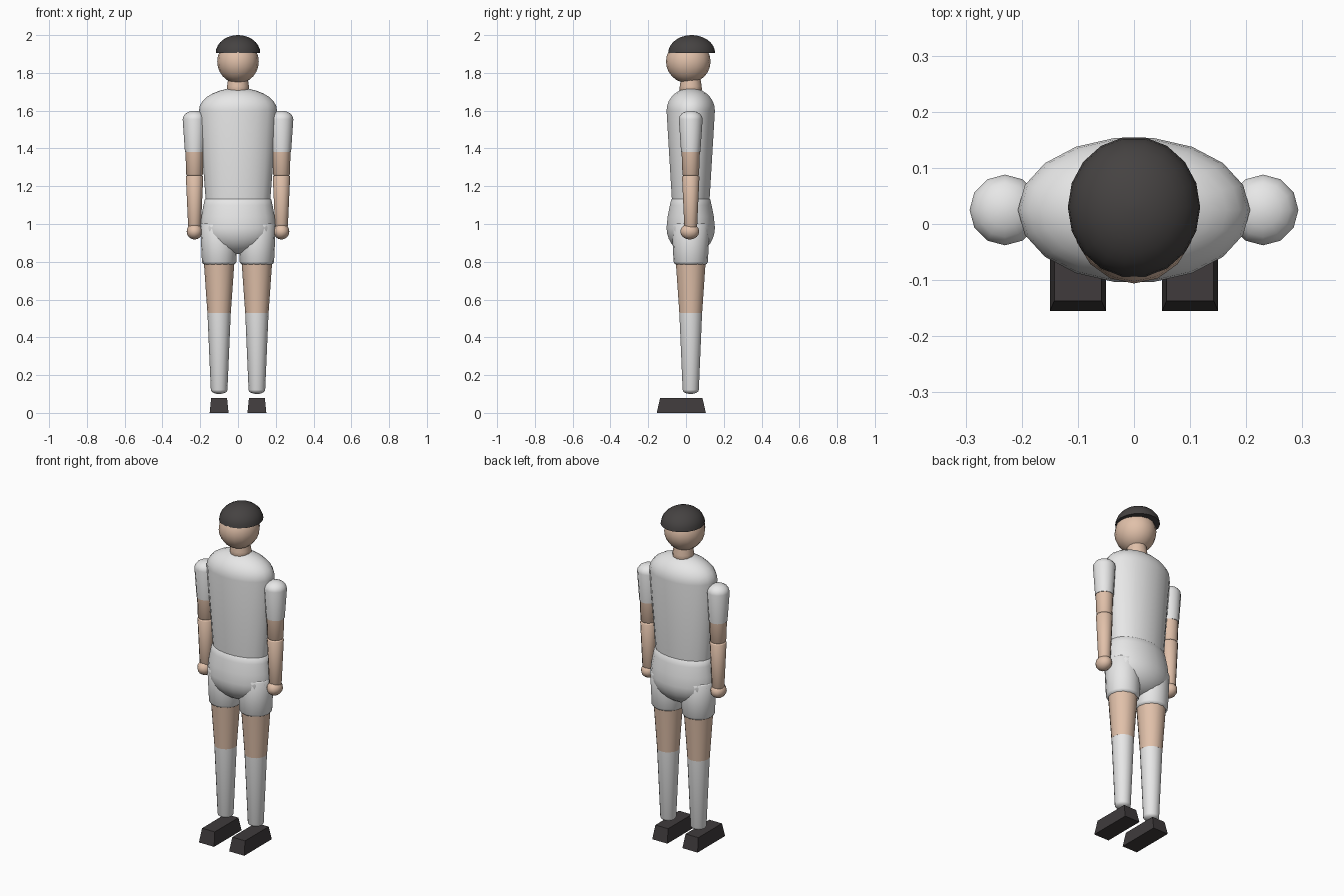
import bpy, bmesh, math

if "Cube" in bpy.data.objects:
    bpy.data.objects.remove(bpy.data.objects["Cube"])


def colour(name, rgb):
    m = bpy.data.materials.new(name)
    m.diffuse_color = (*rgb, 1.0)
    m.use_nodes = True
    m.node_tree.nodes["Principled BSDF"].inputs["Base Color"].default_value = m.diffuse_color
    return m


WHITE = colour("white cloth", (0.80, 0.80, 0.80))
SKIN = colour("skin", (0.75, 0.53, 0.40))
HAIR = colour("dark hair", (0.060, 0.055, 0.054))
SHOE = colour("dark leather", (0.050, 0.044, 0.045))
CY = 0.025  # body axis


def finish(bm, name, mat, smooth=True):
    bmesh.ops.recalc_face_normals(bm, faces=bm.faces)
    me = bpy.data.meshes.new(name)
    bm.to_mesh(me)
    bm.free()
    me.materials.append(mat)
    ob = bpy.data.objects.new(name, me)
    bpy.context.collection.objects.link(ob)
    if smooth:
        bpy.ops.object.select_all(action='DESELECT')
        ob.select_set(True)
        bpy.context.view_layer.objects.active = ob
        bpy.ops.object.shade_smooth_by_angle(angle=math.radians(50))
    return ob


def lathe(name, mat, rings, x=0.0, y=CY, segs=12):
    """Stack elliptical rings (half width, half depth, height), bottom to top."""
    bm = bmesh.new()
    loops = []
    for rx, ry, z in rings:
        loops.append([bm.verts.new((x + rx * math.cos(2 * math.pi * i / segs),
                                    y + ry * math.sin(2 * math.pi * i / segs), z))
                      for i in range(segs)])
    for a, b in zip(loops, loops[1:]):
        for i in range(segs):
            j = (i + 1) % segs
            bm.faces.new((a[i], a[j], b[j], b[i]))
    bm.faces.new(loops[0])
    bm.faces.new(loops[-1])
    return finish(bm, name, mat)


def dome(rx, ry, z, h, start=0, end=86, n=7):
    """Rings of an ellipsoid section between two latitudes."""
    out = []
    for i in range(n + 1):
        t = math.radians(start + (end - start) * i / n)
        out.append((rx * math.cos(t), ry * math.cos(t), z + h * math.sin(t)))
    return out


def tube(r0, z0, r1, z1, low=0.0, top=0.0):
    """Tapered limb rings with optional rounded lower and upper ends."""
    lo = dome(r0, r0, z0 + low, low, -80, 0, 4) if low else [(r0, r0, z0)]
    hi = dome(r1, r1, z1 - top, top, 0, 80, 4) if top else [(r1, r1, z1)]
    return lo + hi


# Torso with rounded shoulders
lathe("torso", WHITE, [(0.165, 0.098, 1.05), (0.172, 0.102, 1.14)]
      + dome(0.207, 0.130, 1.60, 0.12), segs=18)

# Pelvis with rounded bottom
lathe("pelvis", WHITE, dome(0.200, 0.130, 0.98, 0.14, -86, 0)
      + [(0.194, 0.124, 1.04), (0.183, 0.112, 1.10), (0.176, 0.105, 1.13),
         (0.160, 0.095, 1.14)], segs=18)

# Neck, head and cap of hair
lathe("neck", SKIN, [(0.050, 0.050, 1.69), (0.059, 0.059, 1.71),
                     (0.058, 0.058, 1.73), (0.050, 0.050, 1.78)])
lathe("head", SKIN, dome(0.110, 0.118, 1.86, 0.115, -87, 87, 12), y=0.012, segs=16)
lathe("hair", HAIR, dome(0.118, 0.126, 1.905, 0.095), y=0.03, segs=18)

for side, s in (("right", -1), ("left", 1)):
    # Arm: sleeve, upper arm, forearm, hand
    ax = s * 0.23
    lathe(side + "_sleeve", WHITE,
          tube(0.051, 1.38, 0.063, 1.60, 0, 0.045), ax)
    lathe(side + "_upper_arm", SKIN, tube(0.044, 1.25, 0.049, 1.40, 0.012), ax)
    lathe(side + "_forearm", SKIN,
          tube(0.034, 0.975, 0.046, 1.262, 0.012, 0.012), ax)
    lathe(side + "_hand", SKIN,
          dome(0.042, 0.050, 0.96, 0.042, -85, 85, 8), ax, 0.02)

    # Leg: shorts, thigh, sock
    lx = s * 0.10
    lathe(side + "_shorts", WHITE,
          tube(0.091, 0.77, 0.100, 1.02, 0.03, 0.025), lx, segs=16)
    lathe(side + "_thigh", SKIN, tube(0.062, 0.53, 0.081, 0.80), lx, segs=14)
    lathe(side + "_sock", WHITE, tube(0.044, 0.10, 0.062, 0.535, 0.022), lx, segs=14)

    # Shoe: tapered block
    bm = bmesh.new()
    bmesh.ops.create_cube(bm, size=1.0)
    for v in bm.verts:
        inset = 0.84 if v.co.z > 0 else 1.0
        v.co = (lx + v.co.x * 0.10 * inset,
                -0.025 + v.co.y * 0.26 * (0.86 if v.co.z > 0 else 1.0),
                (v.co.z + 0.5) * 0.08)
    finish(bm, side + "_shoe", SHOE, smooth=False)
